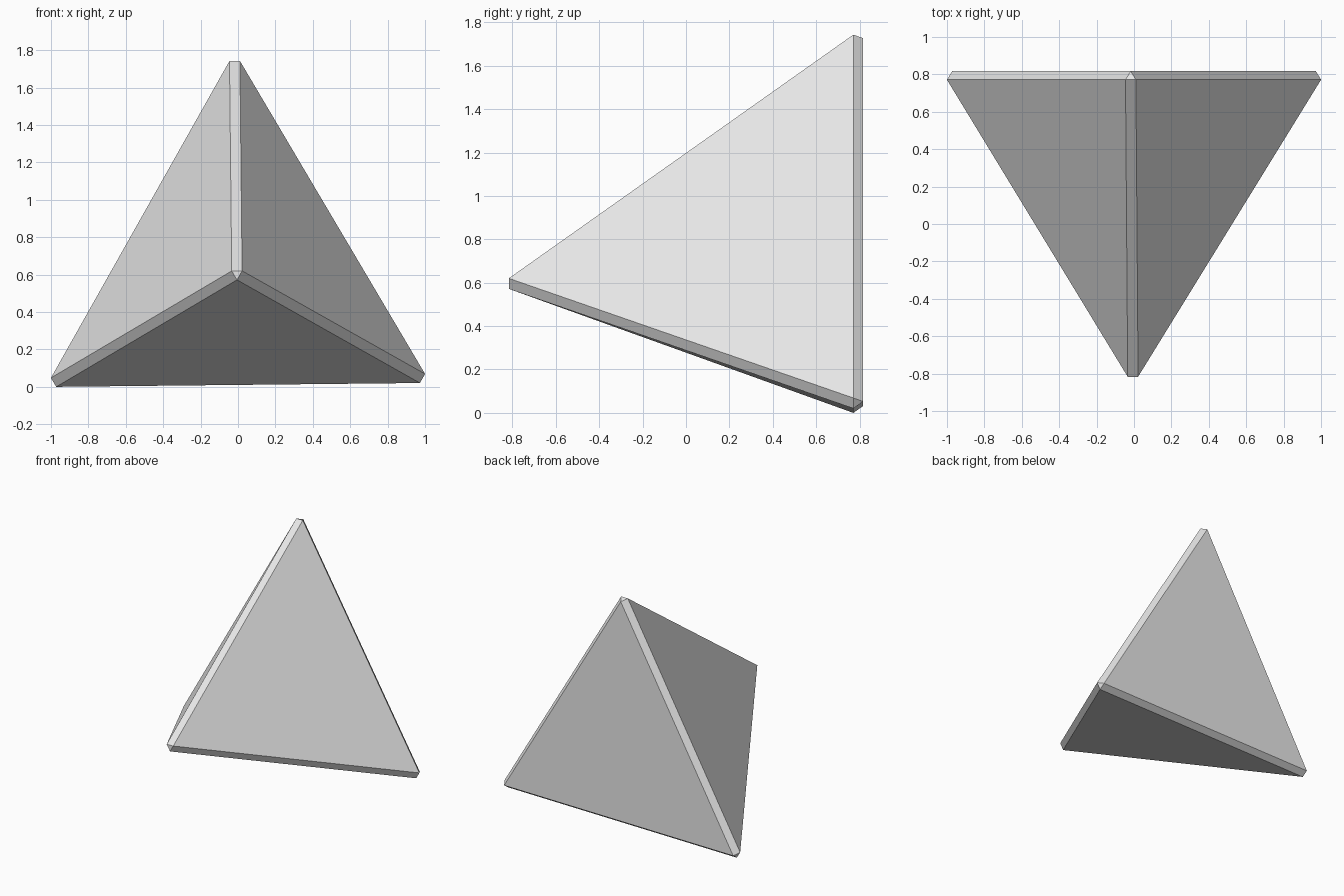
import bpy, bmesh, math
from mathutils import Vector, Matrix

cube = bpy.data.objects.get("Cube")
if cube:
    bpy.data.objects.remove(cube, do_unlink=True)

EDGE = 1.945      # edge of each flat triangular face
BEVEL = 0.034     # how far the faces are pushed outwards
TILT = -0.0105    # slight roll about the depth axis

# Single plain grey
grey = bpy.data.materials.new("light_grey")
grey.use_nodes = True
colour = (0.8, 0.8, 0.8, 1)
grey.diffuse_color = colour
grey.node_tree.nodes["Principled BSDF"].inputs["Base Color"].default_value = colour

# Corner directions: one to the front, three around the upright back face
corners = [Vector((0, -1, 0))]
for k in range(3):
    a = math.radians(90 + 120 * k)
    r = math.sqrt(8) / 3
    corners.append(Vector((r * math.cos(a), 1 / 3, r * math.sin(a))))

# Each face is pushed out from the core; the hull adds the chamfers
radius = EDGE * math.sqrt(6) / 4
bm = bmesh.new()
for v in corners:
    for opposite in corners:
        if v is not opposite:
            bm.verts.new(v * radius - opposite * BEVEL)
bmesh.ops.convex_hull(bm, input=list(bm.verts))
bmesh.ops.dissolve_limit(bm, angle_limit=0.01, verts=list(bm.verts), edges=list(bm.edges))
bmesh.ops.recalc_face_normals(bm, faces=list(bm.faces))

# Tilt, centre and stand on the ground
bm.transform(Matrix.Rotation(TILT, 4, "Y"))
low = [min(v.co[i] for v in bm.verts) for i in range(3)]
high = [max(v.co[i] for v in bm.verts) for i in range(3)]
shift = Vector((-(low[0] + high[0]) / 2, -(low[1] + high[1]) / 2, -low[2]))
bm.transform(Matrix.Translation(shift))

mesh = bpy.data.meshes.new("chamfered_tetrahedron")
bm.to_mesh(mesh)
bm.free()
mesh.materials.append(grey)
body = bpy.data.objects.new("chamfered_tetrahedron", mesh)
bpy.context.collection.objects.link(body)
